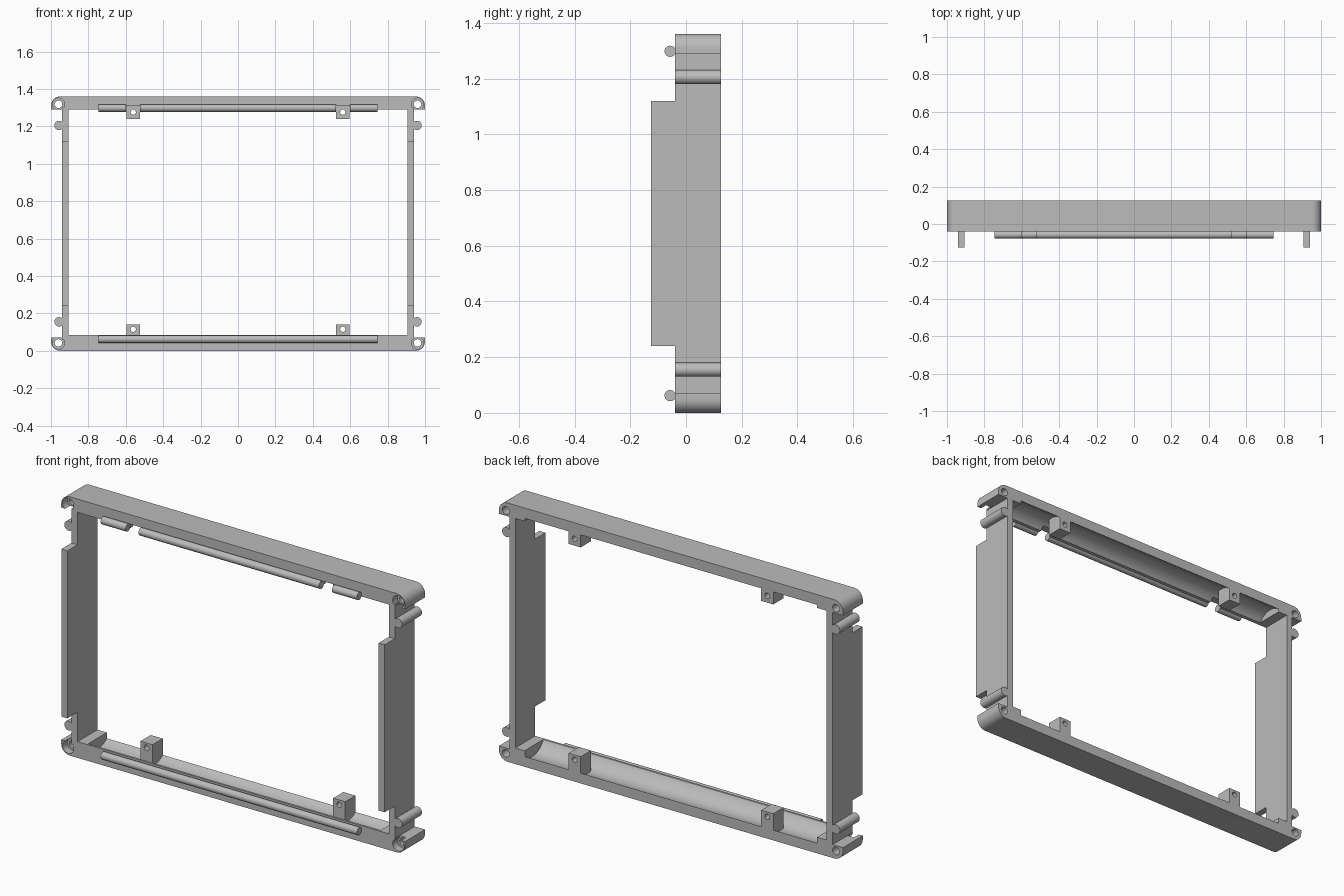
import bpy, bmesh
from math import sin, cos, pi, radians
from mathutils import Matrix, Vector

cube = bpy.data.objects.get("Cube")
if cube:
    bpy.data.objects.remove(cube, do_unlink=True)

HEIGHT, FRONT, BACK = 1.36, -0.04, 0.125

grey = bpy.data.materials.new("plain grey")
grey.use_nodes = True
tone = (0.5, 0.5, 0.5, 1)
grey.diffuse_color = tone
grey.node_tree.nodes["Principled BSDF"].inputs["Base Color"].default_value = tone


def finish(name, bm):
    bmesh.ops.recalc_face_normals(bm, faces=bm.faces)
    mesh = bpy.data.meshes.new(name)
    bm.to_mesh(mesh)
    bm.free()
    mesh.materials.append(grey)
    ob = bpy.data.objects.new(name, mesh)
    bpy.context.collection.objects.link(ob)
    return ob


def prism(name, outline, y0, y1):
    """Extrude an x-z outline along y."""
    bm = bmesh.new()
    face = bm.faces.new([bm.verts.new((x, y0, z)) for x, z in outline])
    out = bmesh.ops.extrude_face_region(bm, geom=[face])
    verts = [v for v in out["geom"] if isinstance(v, bmesh.types.BMVert)]
    bmesh.ops.translate(bm, verts=verts, vec=(0, y1 - y0, 0))
    return finish(name, bm)


def box(name, x, y, z):
    return prism(name, [(x[0], z[0]), (x[1], z[0]), (x[1], z[1]), (x[0], z[1])], *y)


def rod(name, start, end, radius, sides=32):
    a, b = Vector(start), Vector(end)
    turn = (b - a).to_track_quat("Z", "Y").to_matrix().to_4x4()
    bm = bmesh.new()
    bmesh.ops.create_cone(bm, cap_ends=True, segments=sides, radius1=radius,
                          radius2=radius, depth=(b - a).length,
                          matrix=Matrix.Translation((a + b) / 2) @ turn)
    return finish(name, bm)


def cut(ob, *cutters):
    bpy.context.view_layer.objects.active = ob
    for cutter in cutters:
        cutter.hide_render = True
        mod = ob.modifiers.new("cut", "BOOLEAN")
        mod.operation, mod.solver, mod.object = "DIFFERENCE", "EXACT", cutter
        bpy.ops.object.modifier_apply(modifier=mod.name)
        bpy.data.objects.remove(cutter, do_unlink=True)


parts = []
for place in ("bottom", "top"):
    top = place == "top"

    def level(z):
        return HEIGHT - z if top else z

    def span(a, b):
        return tuple(sorted((level(a), level(b))))

    # Horizontal rail with rounded outer corners
    r, inner = 0.05, 0.07 if top else 0.085
    arc = [(1 - r + r * sin(i * pi / 16), r - r * cos(i * pi / 16)) for i in range(9)]
    half = arc + [(1, 0.07), (0.905, 0.07), (0.905, inner)]
    outline = half + [(-x, z) for x, z in reversed(half)]
    rail = prism(place + "_rail", [(x, level(z)) for x, z in outline], FRONT, BACK)

    # Curved trough along the inside, and screw holes with counterbores
    cut(rail, rod("trough", (-0.85, 0.06, level(0.13)), (0.85, 0.06, level(0.13)), 0.1, 64))
    for s in (-1, 1):
        x, z = s * 0.96, level(0.042)
        cut(rail, rod("hole", (x, -0.2, z), (x, 0.2, z), 0.02),
            rod("counterbore", (x, -0.2, z), (x, 0.0, z), 0.033))

    # Snap bead on the front, interrupted on the top rail
    runs = [(-0.745, -0.6), (-0.525, 0.525), (0.6, 0.745)] if top else [(-0.745, 0.745)]
    for a, b in runs:
        parts.append(rod(place + "_bead", (a, -0.057, level(0.062)), (b, -0.057, level(0.062)), 0.02))

    for s in (-1, 1):
        mid = s * 0.56
        if top:
            cut(rail, box("lip_gap", (mid - 0.038, mid + 0.038), (-0.1, 0.05), span(0.05, 0.12)))
        # Drilled mounting lug rising out of the trough
        reach = 0.12 if top else 0.14
        lug = box(place + "_lug", (mid - 0.035, mid + 0.035), (0.04, BACK), span(0.025, reach))
        hole_z = level(reach - 0.036 if top else reach - 0.025)
        cut(lug, rod("hole", (mid, -0.1, hole_z), (mid, 0.3, hole_z), 0.014))
        parts.append(lug)

        # Round latch on the outer side
        z = level(0.155)
        parts.append(rod(place + "_latch", (s * 0.957, FRONT, z), (s * 0.957, BACK, z), 0.025))
    parts.append(rail)

# Side walls with a forward tongue
for side, s in (("left", 1), ("right", -1)):
    x = tuple(sorted((s * 0.905, s * 0.94)))
    parts.append(box(side + "_wall", x, (FRONT, BACK), (0.06, 1.30)))
    parts.append(box(side + "_tongue", x, (-0.125, FRONT), (0.24, 1.12)))

bpy.ops.object.select_all(action="DESELECT")
for ob in parts:
    ob.select_set(True)
bpy.context.view_layer.objects.active = parts[0]
bpy.ops.object.shade_smooth_by_angle(angle=radians(30))
